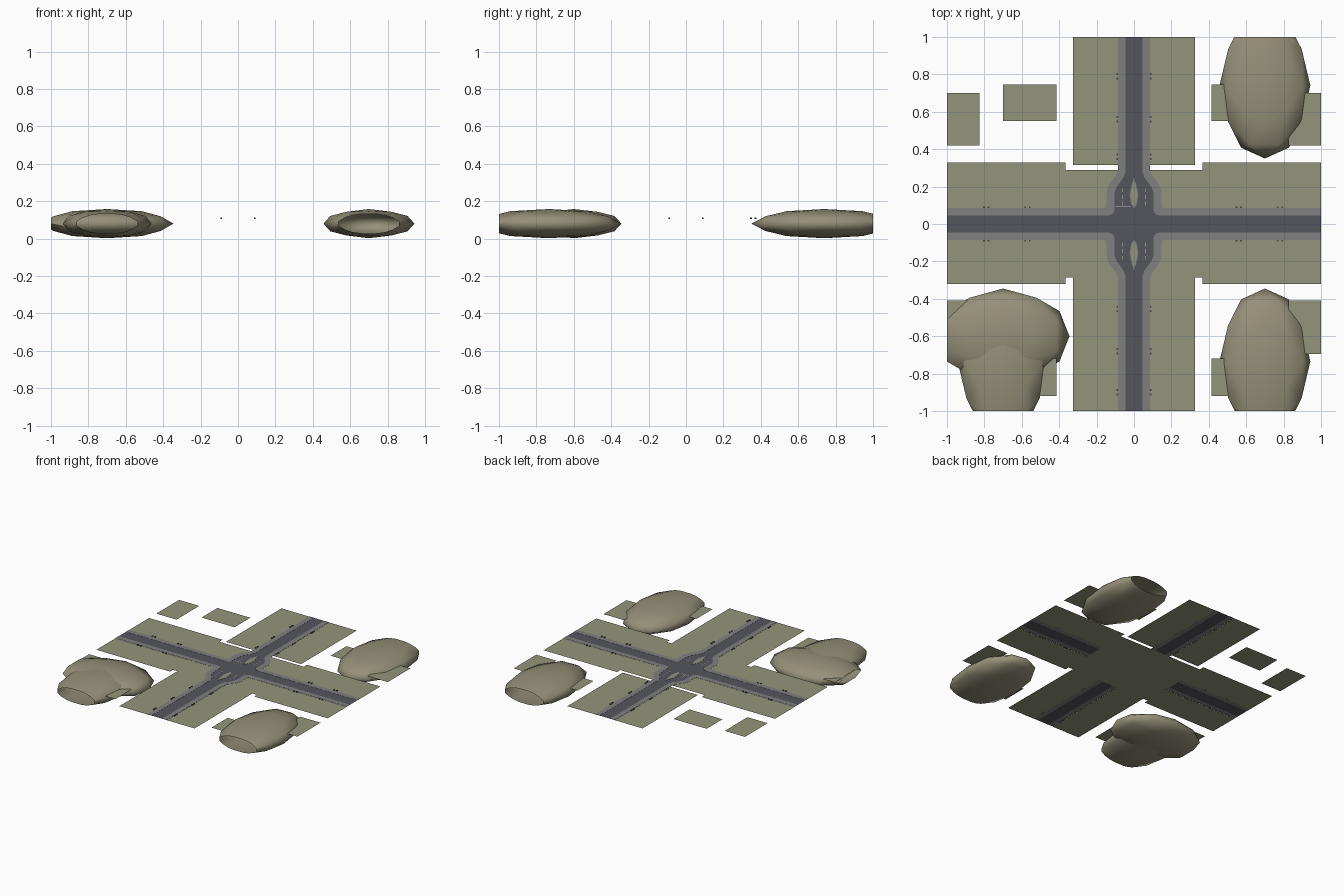
import bpy, bmesh, math
from mathutils import Vector

if "Cube" in bpy.data.objects:
    bpy.data.objects.remove(bpy.data.objects["Cube"])

GRASS_Z, ROAD_Z, WALK_Z = 0.1062, 0.1070, 0.1080


def material(name, r, g, b):
    m = bpy.data.materials.new(name)
    m.diffuse_color = (r, g, b, 1)
    m.use_nodes = True
    m.node_tree.nodes["Principled BSDF"].inputs["Base Color"].default_value = m.diffuse_color
    return m


grass = material("grass", 0.29, 0.30, 0.20)
earth = material("earth", 0.30, 0.28, 0.19)
asphalt = material("asphalt", 0.09, 0.09, 0.11)
paving = material("paving", 0.22, 0.215, 0.22)
paint = material("paint", 0.55, 0.55, 0.55)
dark = material("dark_metal", 0.06, 0.06, 0.05)


def finish(bm, name, mat, smooth=False):
    me = bpy.data.meshes.new(name)
    bm.to_mesh(me)
    bm.free()
    me.materials.append(mat)
    for p in me.polygons:
        p.use_smooth = smooth
    ob = bpy.data.objects.new(name, me)
    bpy.context.collection.objects.link(ob)
    return ob


def sheets(name, polys, z, mat, drop=0.0):
    """Flat outlines at height z, optionally with a kerb hanging below."""
    bm = bmesh.new()
    for pts in polys:
        f = bm.faces.new([bm.verts.new((x, y, z)) for x, y in pts])
        f.normal_update()
        if f.normal.z < 0:
            f.normal_flip()
        if drop:
            for e in list(f.edges):
                a, b = e.verts
                c, d = [bm.verts.new(v.co - Vector((0, 0, drop))) for v in (b, a)]
                bm.faces.new((a, b, c, d))
    bmesh.ops.triangulate(bm, faces=[f for f in bm.faces if len(f.verts) > 4])
    return finish(bm, name, mat)


def rect(x0, x1, y0, y1):
    return [(x0, y0), (x1, y0), (x1, y1), (x0, y1)]


def flip(pts, sx, sy):
    return [(x * sx, y * sy) for x, y in pts]


QUADS = [(1, 1), (-1, 1), (-1, -1), (1, -1)]

# grass: full block under the crossing, and verges either side of each arm
sheets("crossing_grass", [rect(-0.365, 0.365, -0.285, 0.29)], GRASS_Z, grass)
verges = []
for s in (-1, 1):
    verges += [rect(s * 0.365, s, 0.085, 0.33), rect(s * 0.365, s, -0.32, -0.085),
               rect(s * 0.085, s * 0.325, 0.315, 1), rect(s * 0.085, s * 0.325, -1, -0.285)]
sheets("verges", verges, GRASS_Z, grass)

# separate field plots in the four corners
plots = []
for s in (-1, 1):
    plots += [rect(s * 0.825, s, 0.42, 0.70), rect(s * 0.415, s * 0.70, 0.55, 0.745),
              rect(s * 0.825, s, -0.695, -0.41), rect(s * 0.415, s * 0.70, -0.92, -0.72)]
sheets("field_plots", plots, GRASS_Z, grass)

# road outline, one quadrant from the side arm to the far arm
inner = [(1, 0.045), (0.14, 0.045), (0.123, 0.049), (0.11, 0.06), (0.105, 0.075),
         (0.105, 0.165), (0.092, 0.20), (0.055, 0.25), (0.045, 0.28), (0.045, 1)]
outer = [(1, 0.085), (0.165, 0.085), (0.157, 0.086), (0.15, 0.09), (0.147, 0.10),
         (0.147, 0.18), (0.132, 0.215), (0.095, 0.262), (0.085, 0.29), (0.085, 1)]
outline = []
for i, (sx, sy) in enumerate(QUADS):
    part = flip(inner, sx, sy)
    outline += part if i % 2 == 0 else part[::-1]
sheets("road", [outline], ROAD_Z, asphalt)

# pavements along every road edge
walk = []
for sx, sy in QUADS:
    a, b = flip(inner, sx, sy), flip(outer, sx, sy)
    walk += [[a[i], a[i + 1], b[i + 1], b[i]] for i in range(len(a) - 1)]
sheets("pavements", walk, WALK_Z, paving, 0.001)

# pointed median islands with a kerb
lens = [(0, 0.08), (0.016, 0.11), (0.023, 0.15), (0.018, 0.19), (0, 0.25),
        (-0.018, 0.19), (-0.023, 0.15), (-0.016, 0.11)]
small = [(x * 0.78, 0.155 + (y - 0.155) * 0.88) for x, y in lens]
sheets("median_kerbs", [flip(lens, 1, s) for s in (1, -1)], WALK_Z, paving, 0.001)
sheets("median_grass", [flip(small, 1, s) for s in (1, -1)], WALK_Z + 0.0005, grass)

# painted lane dashes and stop lines
marks = [rect(-0.10, -0.02, 0.09, 0.094)]
for sx, sy in QUADS:
    for y in (0.10, 0.135, 0.17):
        marks.append(flip(rect(0.062, 0.065, y, y + 0.02), sx, sy))
sheets("lane_marks", marks, ROAD_Z + 0.0004, paint)

# small paired street fixtures along the pavements
bm = bmesh.new()


def fixture(x, y, along_x):
    for d in (-0.012, 0.012):
        c = Vector((x + d * along_x, y + d * (not along_x), 0.1095))
        for v in bmesh.ops.create_cube(bm, size=1)["verts"]:
            v.co = Vector((v.co.x * 0.009, v.co.y * 0.009, v.co.z * 0.007)) + c


for s in (-1, 1):
    for y in (0.79, 0.56, 0.36, -0.455, -0.68, -0.90):
        fixture(s * 0.09, y, False)
    for x in (-0.79, -0.57, 0.56, 0.78):
        fixture(x, s * 0.09, True)
finish(bm, "street_fixtures", dark)


# rounded hills: low-poly spheres squashed and trimmed at the tile edge
def hill(name, x, y, rx, ry, turn=False):
    t = (1 + math.sqrt(5)) / 2
    bm = bmesh.new()
    for a in (-1, 1):
        for b in (-t, t):
            for co in ((a, b, 0), (0, a, b), (b, 0, a)):
                bm.verts.new(co)
    bmesh.ops.convex_hull(bm, input=bm.verts[:])
    bmesh.ops.subdivide_edges(bm, edges=bm.edges[:], cuts=1, use_grid_fill=True)
    for v in bm.verts:
        n = v.co.normalized()
        if turn:
            n = Vector((-n.y, n.x, n.z))
        v.co = (x + n.x * rx, y + n.y * ry, 0.08 + n.z * 0.078)
    bmesh.ops.recalc_face_normals(bm, faces=bm.faces[:])
    for d in ((1, 0, 0), (-1, 0, 0), (0, 1, 0), (0, -1, 0)):
        bmesh.ops.bisect_plane(bm, geom=bm.verts[:] + bm.edges[:] + bm.faces[:],
                               plane_co=d, plane_no=d, clear_outer=True)
    return finish(bm, name, earth, True)


hill("hill_back_right", 0.70, 0.74, 0.243, 0.39)
hill("hill_front_right", 0.70, -0.735, 0.243, 0.39)
hill("hill_front_left", -0.70, -0.735, 0.243, 0.39)
hill("wide_hill_front_left", -0.70, -0.60, 0.355, 0.255, True)
